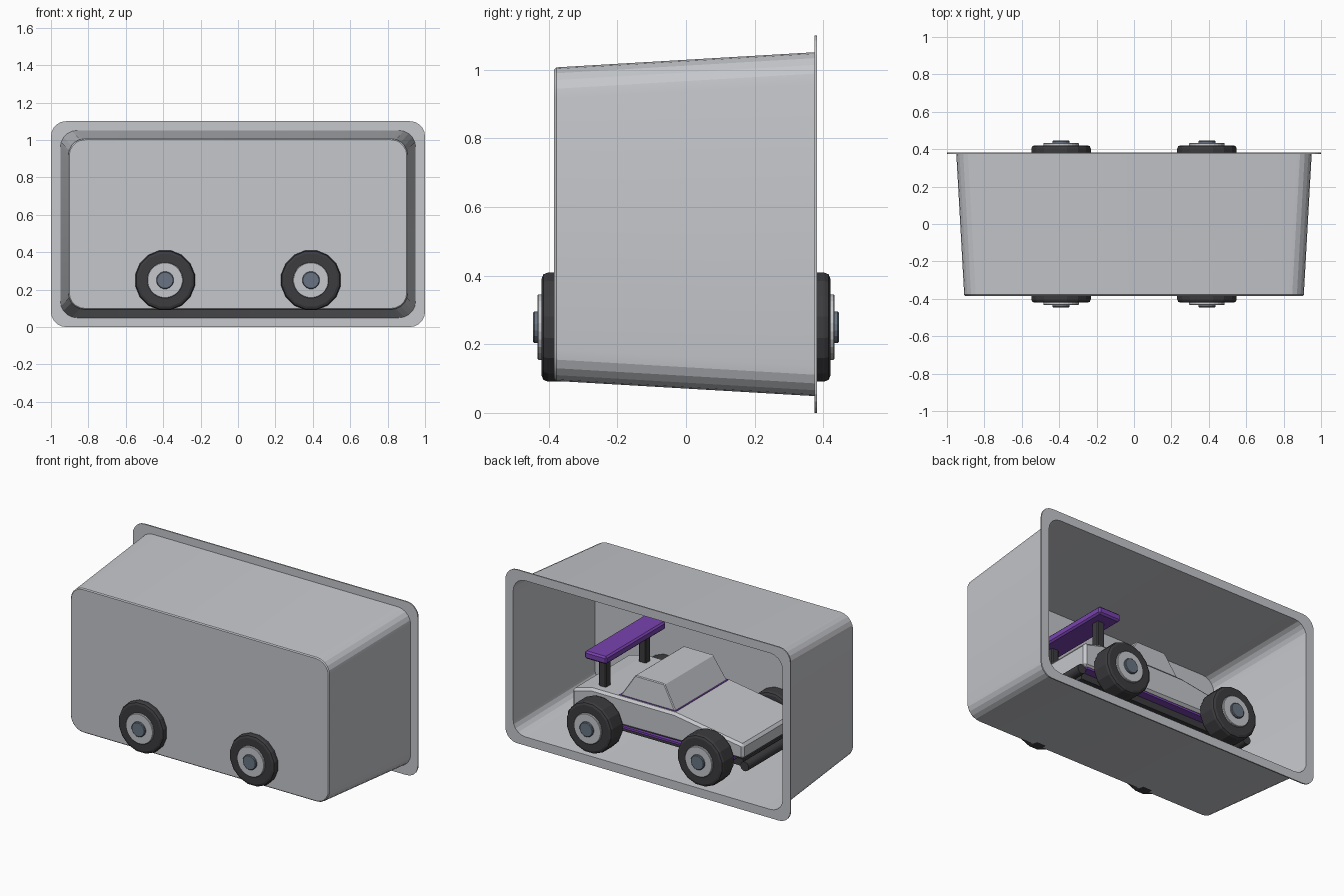
import bpy, bmesh, math

if "Cube" in bpy.data.objects:
    bpy.data.objects.remove(bpy.data.objects["Cube"])


def material(name, rgb):
    m = bpy.data.materials.new(name)
    m.diffuse_color = (*rgb, 1)
    m.use_nodes = True
    m.node_tree.nodes["Principled BSDF"].inputs["Base Color"].default_value = m.diffuse_color
    return m


GREY = material("light_grey", (0.56, 0.57, 0.60))
DARK = material("rubber_black", (0.045, 0.045, 0.05))
PURPLE = material("purple", (0.19, 0.055, 0.43))
STEEL = material("blue_steel", (0.14, 0.175, 0.225))


def finish(name, bm, mat, bevel=0.0, segments=1, smooth=None):
    bmesh.ops.recalc_face_normals(bm, faces=bm.faces)
    mesh = bpy.data.meshes.new(name)
    bm.to_mesh(mesh)
    bm.free()
    ob = bpy.data.objects.new(name, mesh)
    bpy.context.collection.objects.link(ob)
    mesh.materials.append(mat)
    if bevel:
        mod = ob.modifiers.new("bevel", 'BEVEL')
        mod.width, mod.segments = bevel, segments
        mod.limit_method, mod.angle_limit = 'ANGLE', math.radians(40)
    if smooth:
        bpy.context.view_layer.objects.active = ob
        ob.select_set(True)
        bpy.ops.object.shade_smooth_by_angle(angle=math.radians(smooth))
        ob.select_set(False)
    return ob


def loft(name, rings, mat, **kw):
    """Skin a list of equal-length point rings and cap both ends."""
    bm = bmesh.new()
    loops = [[bm.verts.new(p) for p in ring] for ring in rings]
    n = len(loops[0])
    for a, b in zip(loops, loops[1:]):
        for i in range(n):
            j = (i + 1) % n
            bm.faces.new((a[i], a[j], b[j], b[i]))
    bm.faces.new(loops[0])
    bm.faces.new(loops[-1])
    return finish(name, bm, mat, **kw)


def rect(x0, x1, y, z):
    return [(x0, -y, z), (x1, -y, z), (x1, y, z), (x0, y, z)]


def box(name, x0, x1, y0, y1, z0, z1, mat, **kw):
    c = (y0 + y1) / 2
    rings = [[(x, y + c, zz) for x, y, zz in rect(x0, x1, (y1 - y0) / 2, z)]
             for z, zz in ((z0, z0), (z1, z1))]
    return loft(name, rings, mat, **kw)


def disc(name, x, z, r, y0, y1, sides, mat, **kw):
    """Cylinder lying along y."""
    ring = [(x + r * math.cos(2 * math.pi * (i + .5) / sides),
             z + r * math.sin(2 * math.pi * (i + .5) / sides)) for i in range(sides)]
    return loft(name, [[(px, y, pz) for px, pz in ring] for y in (y0, y1)], mat, **kw)


def rounded(hx, hz, r, y, seg=5):
    """Rounded rectangle in the xz plane, centred at z = 0.55."""
    pts = []
    for k, (sx, sz) in enumerate(((1, 1), (-1, 1), (-1, -1), (1, -1))):
        for i in range(seg + 1):
            a = math.pi / 2 * (k + i / seg)
            pts.append((sx * (hx - r) + r * math.cos(a), y,
                        0.55 + sz * (hz - r) + r * math.sin(a)))
    return pts


# Open tray with a flange round its mouth
loft("tray", [
    rounded(0.903, 0.451, 0.085, -0.376),
    rounded(0.945, 0.495, 0.085, 0.382),
    rounded(1.0, 0.55, 0.08, 0.382),
    rounded(1.0, 0.55, 0.08, 0.374),
    rounded(0.95, 0.501, 0.09, 0.374),
    rounded(0.908, 0.457, 0.09, -0.378),
    rounded(0.902, 0.451, 0.084, -0.384)], GREY, smooth=15)

# Car body: side profile extruded across
profile = [(0.60, 0.245), (0.60, 0.395), (0.47, 0.43), (-0.12, 0.43),
           (-0.60, 0.355), (-0.60, 0.26)]
loft("car_body", [[(x, y, z) for x, z in profile] for y in (-0.285, 0.285)],
     GREY, bevel=0.015)

# Cabin on a thin trim plate
loft("cabin", [rect(-0.11, 0.28, 0.26, 0.425), rect(-0.02, 0.185, 0.245, 0.573)],
     GREY, bevel=0.005)
box("cabin_trim", -0.114, 0.284, -0.264, 0.264, 0.426, 0.433, PURPLE)

# Underside
box("floor_trim", -0.52, 0.58, -0.28, 0.28, 0.233, 0.246, PURPLE)
box("chassis", -0.56, 0.58, -0.23, 0.23, 0.19, 0.235, DARK)

# Bumpers
for name, x, z in (("front_bumper", -0.60, 0.215), ("rear_bumper", 0.61, 0.225)):
    disc(name, x, z, 0.03, -0.27, 0.27, 12, DARK, smooth=40)

# Rear wing on two posts
box("wing", 0.35, 0.505, -0.30, 0.30, 0.615, 0.664, PURPLE, bevel=0.01)
for side in (-1, 1):
    c = side * 0.2
    box("wing_post", 0.405, 0.455, c - 0.025, c + 0.025, 0.41, 0.62, DARK, bevel=0.005)

# Wheels, hubs and axles
for x in (-0.39, 0.39):
    disc("axle", x, 0.25, 0.03, -0.36, 0.36, 12, DARK)
    for s in (-1, 1):
        disc("tyre", x, 0.25, 0.162, s * 0.295, s * 0.421, 16, DARK,
             bevel=0.018, segments=2)
        disc("wheel_rim", x, 0.25, 0.096, s * 0.41, s * 0.433, 24, GREY, bevel=0.003)
        disc("hub_cap", x, 0.25, 0.047, s * 0.42, s * 0.446, 16, STEEL, bevel=0.004)
